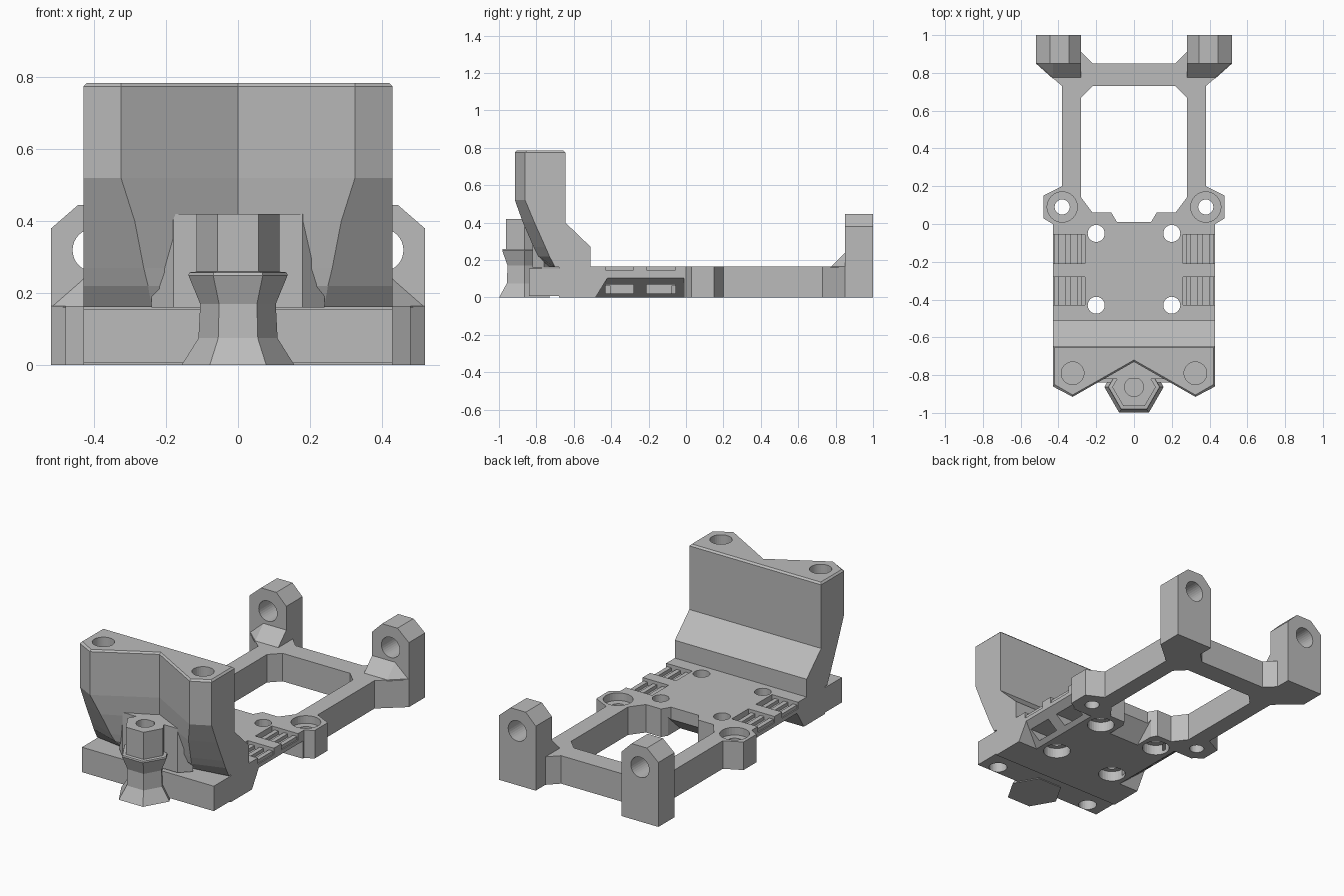
import bpy, bmesh, math
from mathutils import Vector

if "Cube" in bpy.data.objects:
    bpy.data.objects.remove(bpy.data.objects["Cube"], do_unlink=True)

grey = bpy.data.materials.new("light_grey")
grey.use_nodes = True
grey.diffuse_color = (0.5, 0.5, 0.5, 1)
grey.node_tree.nodes["Principled BSDF"].inputs["Base Color"].default_value = (0.5, 0.5, 0.5, 1)


def loft(name, rings):
    """Closed solid through rings that all have the same number of points."""
    bm = bmesh.new()
    loops = [[bm.verts.new(p) for p in ring] for ring in rings]
    n = len(loops[0])
    for a, b in zip(loops, loops[1:]):
        for i in range(n):
            j = (i + 1) % n
            bm.faces.new((a[i], a[j], b[j], b[i]))
    bm.faces.new(loops[0][::-1])
    bm.faces.new(loops[-1])
    bmesh.ops.recalc_face_normals(bm, faces=bm.faces)
    mesh = bpy.data.meshes.new(name)
    bm.to_mesh(mesh)
    bm.free()
    mesh.materials.append(grey)
    ob = bpy.data.objects.new(name, mesh)
    bpy.context.collection.objects.link(ob)
    return ob


def prism(name, outline, z0, z1):
    return loft(name, [[(x, y, z) for x, y in outline] for z in (z0, z1)])


def box(name, x0, x1, y0, y1, z0, z1):
    return prism(name, [(x0, y0), (x1, y0), (x1, y1), (x0, y1)], z0, z1)


def side_prism(name, profile, x0, x1):
    return loft(name, [[(x, y, z) for y, z in profile] for x in (x0, x1)])


def ngon(cx, cy, r, n):
    return [(cx + r * math.cos(i * math.tau / n), cy + r * math.sin(i * math.tau / n))
            for i in range(n)]


def bore(x, y, r, z0, z1):
    return prism("bore_cutter", ngon(x, y, r, 32), z0, z1)


def mirrored(half):
    """Symmetric outline from a half that runs down the +x side."""
    return half + [(-x, y) for x, y in reversed(half) if x > 0]


def cut(ob, cutters):
    bpy.context.view_layer.objects.active = ob
    for c in cutters:
        c.hide_render = True
        m = ob.modifiers.new("cut", "BOOLEAN")
        m.operation, m.solver, m.object = "DIFFERENCE", "EXACT", c
        bpy.ops.object.modifier_apply(modifier=m.name)
        bpy.data.objects.remove(c, do_unlink=True)


# Base plate, ears, rails and rear crossbar in one outline
TOP = 0.165
frame = prism("base_frame", mirrored([
    (0, 0.85), (0.22, 0.85), (0.28, 0.91), (0.28, 0.99), (0.51, 0.99), (0.52, 0.85),
    (0.38, 0.73), (0.38, 0.2), (0.48, 0.15), (0.48, 0.03), (0.43, 0), (0.43, -0.68)]), 0, TOP)
window = prism("window_cutter", mirrored([
    (0, 0.73), (0.22, 0.73), (0.28, 0.67), (0.28, 0.14), (0.22, 0.06),
    (0.12, 0.06), (0.09, 0.01)]), -0.1, 0.3)
cuts = [window, side_prism("notch_cutter", [(0.05, 0.13), (0.05, -0.01), (-0.1, -0.01)], -0.1, 0.1)]
slots = [(-0.21, -0.055), (-0.43, -0.28)]
for s in (-1, 1):
    # ear holes with counterbores, and plate screw holes countersunk below
    cuts += [bore(s * 0.38, 0.09, 0.04, -0.1, 0.3), bore(s * 0.38, 0.09, 0.08, 0.12, 0.3)]
    for y in (-0.05, -0.43):
        cuts += [bore(s * 0.2, y, 0.045, -0.1, 0.3), bore(s * 0.2, y, 0.075, -0.1, 0.06)]
    # sloping undercut along the side
    cuts.append(loft("undercut_cutter", [
        [(s * 0.45, y0, 0.12), (s * 0.45, y1, -0.01), (s * 0.29, y1, -0.01)]
        for y0, y1 in ((-0.41, -0.49), (-0.01, -0.01))]))
    # strap recesses on top and openings below
    for y0, y1 in slots:
        cuts.append(box("strap_cutter", s * 0.26, s * 0.45, y0, y1, 0.127, 0.3))
        cuts.append(box("opening_cutter", s * 0.27, s * 0.45, y0, y1, 0.02, 0.07))
cut(frame, cuts)

# Ribs in the strap recesses
for s in (-1, 1):
    for y0, y1 in slots:
        for x in (0.29, 0.35, 0.41):
            box("strap_rib", s * (x - 0.013), s * (x + 0.013), y0, y1, 0.12, 0.147)

# Rear posts: chamfered top, cross hole and sloping gusset
for s, side in ((-1, "right"), (1, "left")):
    shape = [(0.28, 0), (0.52, 0), (0.52, 0.38), (0.445, 0.445), (0.345, 0.445), (0.28, 0.38)]
    post = loft(side + "_post", [[(s * x, y, z) for x, z in shape] for y in (0.85, 1.0)])
    hole = loft("post_cutter", [[(x, y, z) for x, z in ngon(s * 0.4, 0.32, 0.06, 32)]
                                for y in (0.7, 1.2)])
    cut(post, [hole])
    loft(side + "_gusset", [
        [(s * x, y, z) for x, y, z in ring] for ring in (
            [(0.28, 0.77, 0.16), (0.43, 0.77, 0.16), (0.52, 0.85, 0.16), (0.28, 0.86, 0.16)],
            [(0.28, 0.85, 0.24), (0.43, 0.85, 0.24), (0.44, 0.86, 0.24), (0.28, 0.86, 0.24)])])

# Front slab below the tower
slab = box("front_slab", -0.43, 0.43, -0.84, -0.66, 0.008, 0.155)
cut(slab, [bore(s * 0.325, -0.79, 0.05, -0.1, 0.12) for s in (-1, 1)])


# Tower: stacked sections, with two front lobes that shrink downwards
def section(z, back, side, lobe_x, lobe_y, inset=0.0):
    half = [(0, back - inset), (0.43 - inset, back - inset), (0.43 - inset, side + inset),
            (lobe_x, lobe_y + inset), (0, -0.73 + inset)]
    return [(x, y, z) for x, y in mirrored(half)]


tower = loft("tower", [
    section(0.162, -0.51, -0.70, 0.24, -0.73),
    section(0.22, -0.51, -0.73, 0.25, -0.79),
    section(0.27, -0.51, -0.752, 0.262, -0.815),
    section(0.40, -0.645, -0.81, 0.287, -0.872),
    section(0.52, -0.645, -0.86, 0.325, -0.915),
    section(0.775, -0.645, -0.86, 0.325, -0.915),
    section(0.785, -0.645, -0.86, 0.325, -0.915, 0.01)])
cut(tower, [bore(s * 0.325, -0.79, 0.06, 0.5, 0.9) for s in (-1, 1)])

# Web between the lobes behind the boss
prism("boss_web", mirrored([(0, -0.68), (0.1, -0.68), (0.24, -0.76), (0.18, -0.82)]), 0.16, 0.42)

# Waisted six-sided boss with a screw hole
boss = loft("front_boss", [
    [(x, y, z) for x, y in ngon(0, -0.863, r, 6)]
    for z, r in ((0, 0.157), (0.075, 0.11), (0.17, 0.105), (0.25, 0.138),
                 (0.258, 0.135), (0.26, 0.115), (0.42, 0.115))])
cut(boss, [bore(0, -0.863, 0.05, 0.25, 0.6)])
